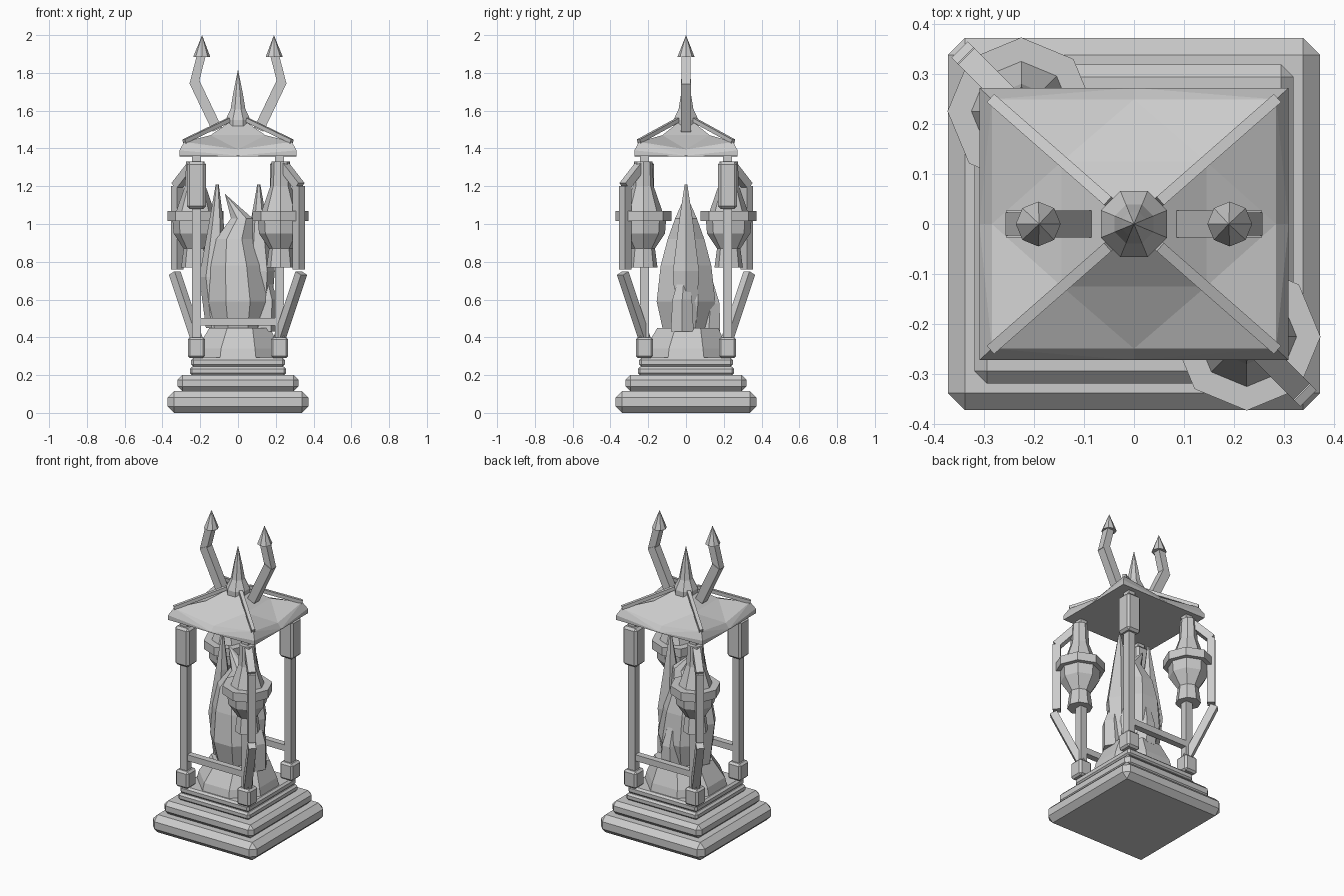
import bpy, bmesh, math
from mathutils import Vector, Matrix

cube = bpy.data.objects.get("Cube")
if cube:
    bpy.data.objects.remove(cube, do_unlink=True)

stone = bpy.data.materials.new("grey_stone")
stone.use_nodes = True
COLOUR = (0.6, 0.6, 0.6, 1)
stone.diffuse_color = COLOUR
stone.node_tree.nodes["Principled BSDF"].inputs["Base Color"].default_value = COLOUR


def finish(name, bm, bevel=0):
    """Turn a bmesh into a named, flat shaded object."""
    bmesh.ops.remove_doubles(bm, verts=bm.verts, dist=0.0005)
    bmesh.ops.recalc_face_normals(bm, faces=bm.faces)
    mesh = bpy.data.meshes.new(name)
    bm.to_mesh(mesh)
    bm.free()
    mesh.materials.append(stone)
    obj = bpy.data.objects.new(name, mesh)
    bpy.context.collection.objects.link(obj)
    if bevel:
        mod = obj.modifiers.new("chamfer", "BEVEL")
        mod.width, mod.segments = bevel, 1
    return obj


def box(name, x, y, z0, z1, half, bevel=0):
    bm = bmesh.new()
    size = Matrix.Diagonal((2 * half, 2 * half, z1 - z0, 1))
    bmesh.ops.create_cube(bm, size=1, matrix=Matrix.Translation((x, y, (z0 + z1) / 2)) @ size)
    return finish(name, bm, bevel)


def bar(name, p, q, width, side):
    """Square bar from p to q with one pair of faces turned to side."""
    p, q, side = Vector(p), Vector(q), Vector(side).normalized()
    along = (q - p).normalized()
    turn = Matrix((side, along.cross(side), along)).transposed().to_4x4()
    size = Matrix.Diagonal((width, width, (q - p).length, 1))
    bm = bmesh.new()
    bmesh.ops.create_cube(bm, size=1, matrix=Matrix.Translation((p + q) / 2) @ turn @ size)
    return finish(name, bm)


def stack(name, rings, sides=8, turn=0.0):
    """Skin a column of regular rings, each given as x, y, z, radius."""
    bm = bmesh.new()
    loops = []
    for x, y, z, r in rings:
        r = max(r, 0.0001)
        angles = [turn + math.tau * i / sides for i in range(sides)]
        loops.append([bm.verts.new((x + r * math.cos(a), y + r * math.sin(a), z)) for a in angles])
    for low, high in zip(loops, loops[1:]):
        for i in range(sides):
            j = (i + 1) % sides
            bm.faces.new((low[i], low[j], high[j], high[i]))
    bm.faces.new(loops[0])
    bm.faces.new(loops[-1])
    return finish(name, bm)


# Stepped plinth
for i, (z0, z1, half, bevel) in enumerate([(0, 0.115, 0.373, 0.034), (0.115, 0.2, 0.32, 0.025),
                                           (0.2, 0.245, 0.255, 0.012), (0.245, 0.292, 0.248, 0.012)]):
    box(f"plinth_step_{i + 1}", 0, 0, z0, z1, half, bevel)

# Corner posts with feet; two corners carry blocks, the other two carry lanterns
P = 0.22
for sx in (-1, 1):
    for sy in (-1, 1):
        x, y = sx * P, sy * P
        box("post_foot", x, y, 0.29, 0.4, 0.046, 0.012)
        box("post", x, y, 0.38, 1.38, 0.024)
        if sx == sy:
            box("post_block", x, y, 1.08, 1.33, 0.05, 0.014)
            continue
        profile = [(0.075, 0.77), (0.062, 0.87), (0.115, 0.95), (0.12, 1.015), (0.148, 1.015),
                   (0.148, 1.07), (0.1, 1.07), (0.055, 1.2), (0.048, 1.33)]
        stack("lantern", [(sx * 0.226, sy * 0.226, z, r) for r, z in profile])
        # Bent bracket outside the lantern
        path = [(0.215, 0.38), (0.335, 0.74), (0.322, 0.76), (0.322, 1.2), (0.325, 1.2), (0.24, 1.31)]
        points = [(sx * d, sy * d, z) for d, z in path]
        for part, k in (("lower", 0), ("middle", 2), ("upper", 4)):
            bar(f"bracket_{part}", points[k], points[k + 1], 0.046, (sx, -sy, 0))

# Low rails at front and back
for sy in (-1, 1):
    bar("rail", (-P, sy * P, 0.483), (P, sy * P, 0.483), 0.04, (0, 1, 0))

# Rock mound and crystals
T = math.pi / 8
stack("rock_mound", [(0, 0, 0.28, 0.25), (0, 0, 0.34, 0.235), (0.01, 0.01, 0.45, 0.175)], 8, T)
stack("main_crystal", [(0, 0, 0.43, 0.13), (0, 0, 0.59, 0.168), (-0.01, 0, 0.78, 0.145),
                       (-0.02, 0, 0.92, 0.105), (0.02, 0, 1.03, 0.062), (-0.07, 0, 1.16, 0)], 8, T)
stack("right_crystal", [(-0.11, 0, 0.45, 0.06), (-0.135, 0, 0.72, 0.07),
                        (-0.115, 0, 1.0, 0.04), (-0.11, 0, 1.21, 0.008)], 6)
stack("left_crystal", [(0.11, 0, 0.45, 0.06), (0.115, 0, 0.75, 0.08),
                       (0.11, 0, 1.03, 0.04), (0.11, 0, 1.21, 0.008)], 6)
stack("small_crystal", [(0.14, -0.02, 0.43, 0.07), (0.15, -0.02, 0.6, 0.06), (0.12, 0, 0.85, 0)], 6)
stack("leaning_crystal", [(0.02, 0.12, 0.43, 0.07), (0.02, 0.13, 0.58, 0.055), (0, 0.08, 0.9, 0)], 6)

# Roof with raised corners: rings of corner and middle points
RINGS = [(0.31, 0.273, 1.36, 1.358), (0.31, 0.273, 1.39, 1.362), (0.285, 0.25, 1.435, 1.395),
         (0.145, 0.125, 1.47, 1.47), (0.03, 0.027, 1.55, 1.55)]
AROUND = [(1, 1), (0, 1), (-1, 1), (-1, 0), (-1, -1), (0, -1), (1, -1), (1, 0)]
bm = bmesh.new()
loops = [[bm.verts.new((hx * u, hy * v, zc if u and v else zm)) for u, v in AROUND]
         for hx, hy, zc, zm in RINGS]
for low, high in zip(loops, loops[1:]):
    for i in range(0, 8, 2):
        for j in (i + 1, i - 1):
            bm.faces.new((low[i], low[j], high[i]))
            bm.faces.new((low[j], high[j], high[i]))
bm.faces.new(loops[0])
bm.faces.new(loops[-1])
finish("roof", bm)

# Straight hip beams and the centre spire
for sx in (-1, 1):
    for sy in (-1, 1):
        bar("hip_beam", (sx * 0.285, sy * 0.25, 1.437), (sx * 0.05, sy * 0.044, 1.55),
            0.022, (sx * 0.25, -sy * 0.285, 0))
stack("spire", [(0, 0, 1.5, 0.072), (0, 0, 1.55, 0.072), (0, 0, 1.61, 0.042),
                (0, 0, 1.7, 0.026), (0, 0, 1.82, 0)], 8, T)

# Bent horns with pointed tips
for s in (-1, 1):
    bar("horn_lower", (s * 0.11, 0, 1.5), (s * 0.232, 0, 1.755), 0.054, (0, 1, 0))
    bar("horn_upper", (s * 0.235, 0, 1.735), (s * 0.195, 0, 1.89), 0.046, (0, 1, 0))
    stack("horn_tip", [(s * 0.192, 0, 1.885, 0.045), (s * 0.19, 0, 2.0, 0)], 8)
